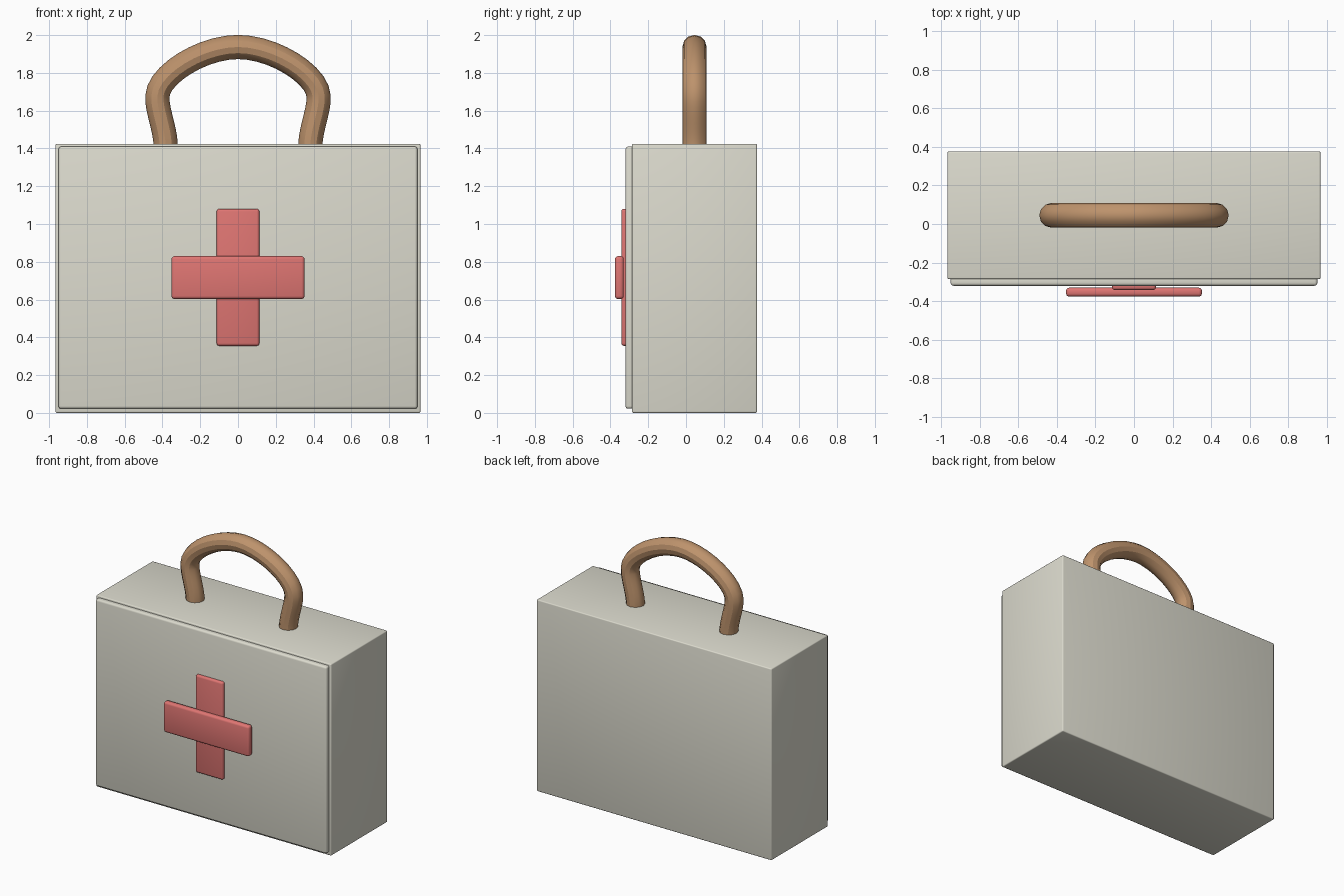
import bpy

if "Cube" in bpy.data.objects:
    bpy.data.objects.remove(bpy.data.objects["Cube"])


def material(name, rgb):
    m = bpy.data.materials.new(name)
    m.diffuse_color = (*rgb, 1)
    m.use_nodes = True
    m.node_tree.nodes["Principled BSDF"].inputs["Base Color"].default_value = m.diffuse_color
    return m


cream = material("cream", (0.72, 0.71, 0.62))
red = material("red", (0.74, 0.18, 0.17))
tan = material("tan", (0.51, 0.29, 0.15))


def rounded_box(name, x, y, z, bevel, mat):
    """Box spanning the (min, max) ranges, with softened edges."""
    spans = (x, y, z)
    bpy.ops.mesh.primitive_cube_add(size=1, location=[(a + b) / 2 for a, b in spans])
    ob = bpy.context.object
    ob.name = name
    ob.scale = [b - a for a, b in spans]
    bpy.ops.object.transform_apply(location=False, rotation=False, scale=True)
    mod = ob.modifiers.new("soft_edges", 'BEVEL')
    mod.width = bevel
    mod.segments = 3
    bpy.ops.object.modifier_apply(modifier=mod.name)
    bpy.ops.object.shade_smooth_by_angle()
    ob.data.materials.append(mat)
    return ob


# Case and front lid
rounded_box("case_body", (-0.966, 0.966), (-0.286, 0.376), (0.0, 1.424), 0.008, cream)
rounded_box("front_lid", (-0.95, 0.95), (-0.32, -0.27), (0.022, 1.41), 0.014, cream)

# Cross emblem
rounded_box("cross_upright", (-0.113, 0.113), (-0.342, -0.30), (0.355, 1.08), 0.014, red)
rounded_box("cross_bar", (-0.352, 0.352), (-0.376, -0.33), (0.603, 0.83), 0.016, red)

# Carry handle: (point, left handle, right handle) in x/z, mirrored about x = 0
half = [((-0.382, 1.40), (-0.38, 1.35), (-0.382, 1.50)),
        ((-0.427, 1.675), (-0.43, 1.60), (-0.424, 1.79))]
top = [((0, 1.937), (-0.19, 1.937), (0.19, 1.937))]
flip = lambda p: (-p[0], p[1])
path = half + top + [(flip(c), flip(r), flip(l)) for c, l, r in reversed(half)]

curve = bpy.data.curves.new("carry_handle", 'CURVE')
curve.dimensions = '3D'
curve.bevel_depth = 0.064
curve.bevel_resolution = 4
curve.resolution_u = 10
curve.use_fill_caps = True
spline = curve.splines.new('BEZIER')
spline.bezier_points.add(len(path) - 1)
for bp, (c, l, r) in zip(spline.bezier_points, path):
    bp.handle_left_type = bp.handle_right_type = 'FREE'
    bp.co, bp.handle_left, bp.handle_right = [(x, 0.045, z) for x, z in (c, l, r)]
handle = bpy.data.objects.new("carry_handle", curve)
bpy.context.collection.objects.link(handle)
curve.materials.append(tan)
bpy.ops.object.select_all(action='DESELECT')
handle.select_set(True)
bpy.context.view_layer.objects.active = handle
bpy.ops.object.convert(target='MESH')
bpy.ops.object.shade_smooth_by_angle()
